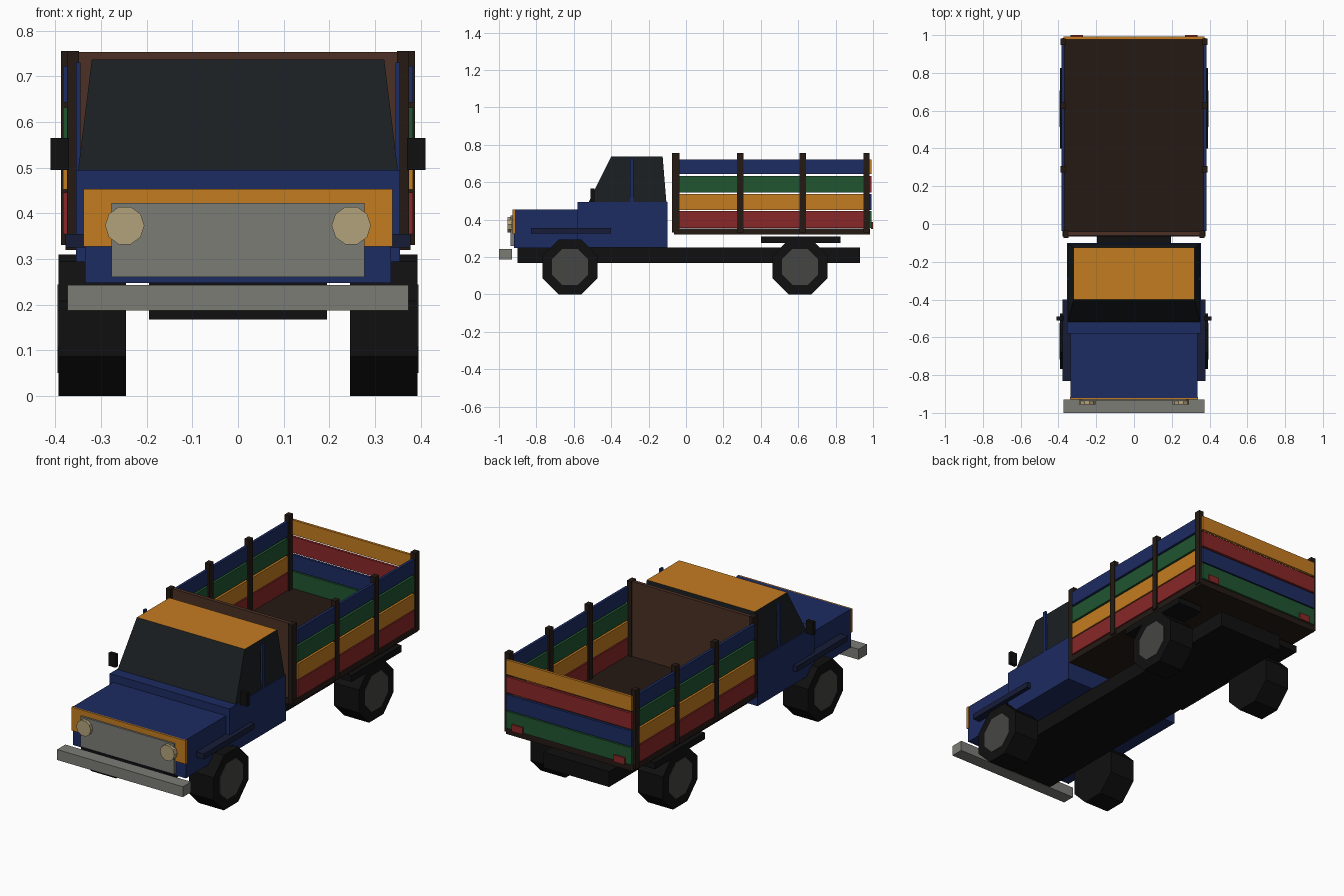
import bpy, bmesh, math
from mathutils import Matrix

if "Cube" in bpy.data.objects:
    bpy.data.objects.remove(bpy.data.objects["Cube"])


def mat(name, r, g, b):
    m = bpy.data.materials.new(name)
    m.diffuse_color = (r, g, b, 1)
    m.use_nodes = True
    m.node_tree.nodes["Principled BSDF"].inputs["Base Color"].default_value = m.diffuse_color
    return m


BLUE = mat("blue", .012, .025, .12)
NAVY = mat("navy", .008, .012, .04)
ORANGE = mat("orange", .55, .2, .015)
RED = mat("red", .25, .02, .02)
GREEN = mat("green", .015, .09, .03)
BROWN = mat("brown", .07, .03, .018)
DARK = mat("dark_wood", .018, .01, .007)
BLACK = mat("black", .005, .005, .005)
GLASS = mat("glass", .01, .013, .015)
STEEL = mat("steel", .2, .2, .18)
HUB = mat("hub", .06, .06, .055)
LAMP = mat("lamp", .45, .36, .2)


def finish(name, bm, *mats):
    me = bpy.data.meshes.new(name)
    bmesh.ops.recalc_face_normals(bm, faces=bm.faces)
    bm.to_mesh(me)
    bm.free()
    for m in mats:
        me.materials.append(m)
    ob = bpy.data.objects.new(name, me)
    bpy.context.collection.objects.link(ob)
    return ob


def box(name, x, y, z, m):
    """Box from (min, max) ranges."""
    bm = bmesh.new()
    bmesh.ops.create_cube(bm, size=1)
    for v in bm.verts:
        v.co = [r[0] if c < 0 else r[1] for c, r in zip(v.co, (x, y, z))]
    return finish(name, bm, m)


def pair(name, x, y, z, m):
    """Box on the right plus its mirror on the left."""
    box(name + "_right", x, y, z, m)
    box(name + "_left", (-x[1], -x[0]), y, z, m)


def disc(name, centre, radius, depth, sides, axis, m):
    """Flat-sided cylinder along x or y, with a flat edge at the bottom."""
    bm = bmesh.new()
    bmesh.ops.create_cone(bm, cap_ends=True, segments=sides, radius1=radius,
                          radius2=radius, depth=depth)
    spin = Matrix.Rotation(math.pi / sides, 4, 'Z')
    turn = Matrix.Rotation(math.pi / 2, 4, 'Y' if axis == 'x' else 'X')
    bm.transform(Matrix.Translation(centre) @ turn @ spin)
    return finish(name, bm, m)


# Chassis and bumper
box("chassis", (-.195, .195), (-.9, .93), (.167, .25), BLACK)
box("front_bumper", (-.373, .373), (-1, -.93), (.187, .243), STEEL)

# Hood and cab body
box("hood", (-.335, .335), (-.92, -.57), (.247, .453), BLUE)
box("cab_body", (-.355, .355), (-.58, -.1), (.25, .495), BLUE)

# Tapered window block with orange roof
bm = bmesh.new()
low = [bm.verts.new(p + (.495,)) for p in
       [(-.35, -.52), (.35, -.52), (.35, -.105), (-.35, -.105)]]
top = [bm.verts.new(p + (.737,)) for p in
       [(-.32, -.4), (.32, -.4), (.32, -.125), (-.32, -.125)]]
bm.faces.new(low)
bm.faces.new(top).material_index = 1
for i in range(4):
    j = (i + 1) % 4
    bm.faces.new((low[i], low[j], top[j], top[i]))
finish("cab_windows_and_roof", bm, GLASS, ORANGE)

# Cab trim
pair("door_pillar", (.345, .355), (-.3, -.28), (.495, .73), BLUE)
pair("mirror", (.37, .41), (-.51, -.49), (.495, .565), BLACK)
pair("fender_strip", (.33, .378), (-.83, -.4), (.325, .355), NAVY)

# Grille and headlights
box("front_panel", (-.338, .338), (-.928, -.915), (.327, .453), ORANGE)
box("grille", (-.277, .277), (-.938, -.91), (.26, .423), STEEL)
for side, s in (("right", 1), ("left", -1)):
    disc("headlight_" + side, (s * .248, -.942, .373), .043, .026, 10, 'y', LAMP)

# Wheels and hubs
R = .147 / math.cos(math.pi / 8)
for end, y in (("front", -.62), ("rear", .61)):
    for side, s in (("right", 1), ("left", -1)):
        disc(f"{end}_wheel_{side}", (s * .319, y, .147), R, .148, 8, 'x', BLACK)
        disc(f"{end}_hub_{side}", (s * .385, y, .147), R * .66, .02, 8, 'x', HUB)
pair("rear_mudguard", (.245, .393), (.4, .825), (.275, .31), BLACK)

# Cargo bed floor, headboard and posts
box("bed_floor", (-.378, .378), (-.065, .985), (.32, .352), DARK)
box("headboard", (-.372, .372), (-.06, -.04), (.34, .753), BROWN)
pair("front_post", (.348, .374), (-.075, -.035), (.33, .755), DARK)
for i, y in enumerate((.29, .625, .965)):
    pair(f"side_post_{i}", (.36, .388), (y - .017, y + .017), (.33, .755), DARK)

# Painted slats on the sides and tailgate
rows = [(.355, .446), (.452, .536), (.546, .632), (.643, .722)]
for i, (z, side, back) in enumerate(zip(rows, (RED, ORANGE, GREEN, BLUE),
                                        (GREEN, BLUE, RED, ORANGE))):
    pair(f"side_slat_{i}", (.368, .383), (-.038, .98), z, side)
    box(f"tailgate_slat_{i}", (-.372, .372), (.978, .992), z, back)
pair("tail_light", (.27, .335), (.99, 1), (.35, .387), RED)
